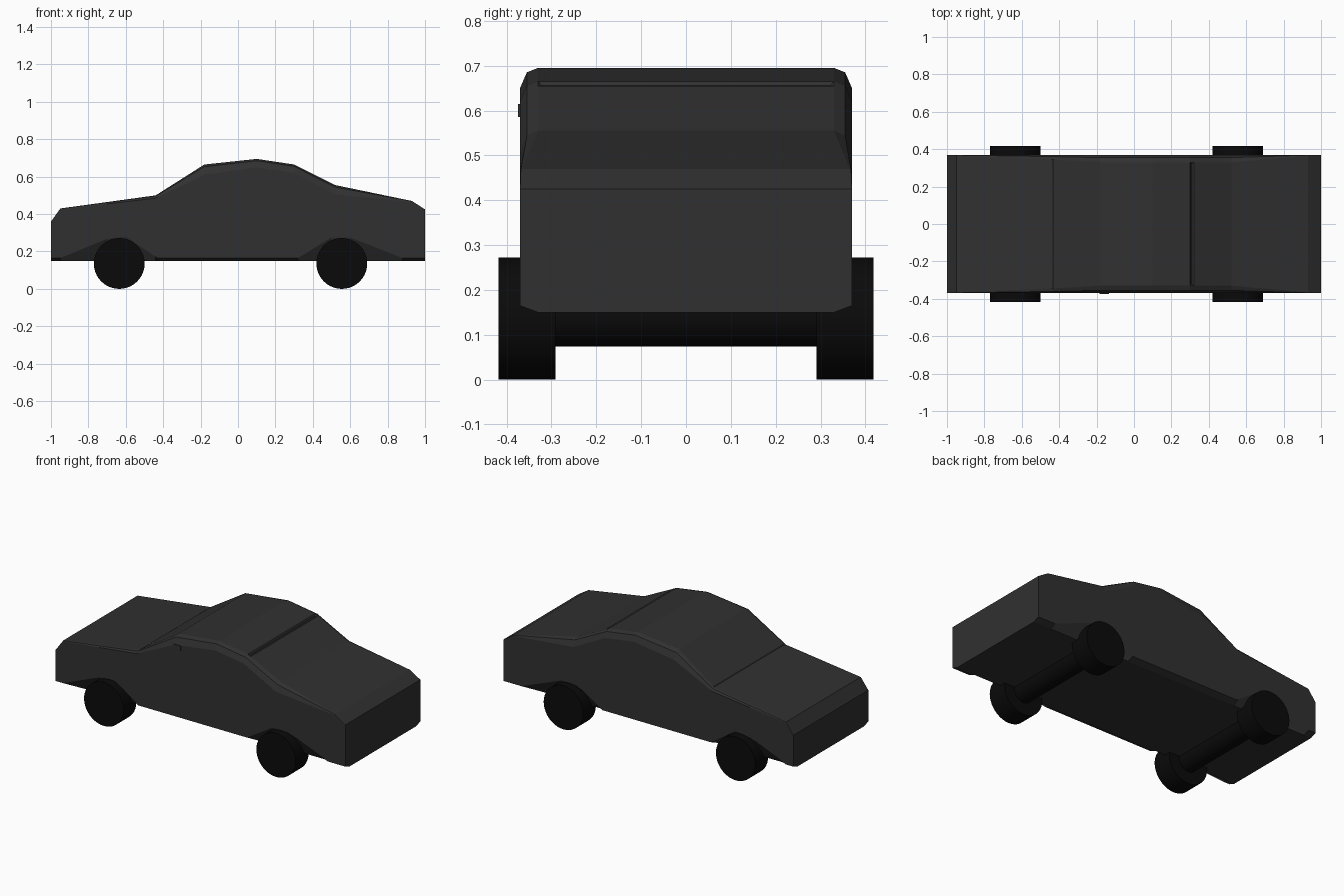
import bpy, bmesh, math

if "Cube" in bpy.data.objects:
    bpy.data.objects.remove(bpy.data.objects["Cube"])


def material(name, shade):
    m = bpy.data.materials.new(name)
    m.diffuse_color = (shade, shade, shade, 1)
    m.use_nodes = True
    m.node_tree.nodes["Principled BSDF"].inputs["Base Color"].default_value = m.diffuse_color
    return m


PAINT = material("dark_paint", 0.03)
RUBBER = material("black_rubber", 0.003)


def lerp(table, x, col):
    for a, b in zip(table, table[1:]):
        if x <= b[0]:
            t = (x - a[0]) / (b[0] - a[0])
            return a[col] + t * (b[col] - a[col])
    return table[-1][col]


# Body outline: x, roof height, shoulder height, half width of roof edge
UPPER = [(-1.0, .36, .355, .37), (-.95, .43, .425, .365), (-.44, .50, .485, .345),
         (-.18, .665, .61, .33), (.10, .695, .65, .33), (.30, .665, .62, .33),
         (.52, .555, .505, .33), (.93, .47, .465, .365), (1.0, .425, .42, .37)]
# Sill height with the two wheel arches
SILL = [(-1.0, .165), (-.95, .165), (-.70, .268), (-.60, .28), (-.43, .165),
        (.32, .165), (.50, .275), (.60, .275), (.88, .165), (1.0, .165)]


def section(x):
    top, shoulder, edge = (lerp(UPPER, x, c) for c in (1, 2, 3))
    mid_y = edge + (.37 - edge) * .62
    mid_z = shoulder + (top - shoulder) * .78
    half = [(.33, .15), (.37, lerp(SILL, x, 1)), (.37, shoulder), (mid_y, mid_z), (edge, top)]
    return [(x, y, z) for y, z in half] + [(x, -y, z) for y, z in reversed(half)]


# Lofted car body
bm = bmesh.new()
stations = sorted({p[0] for p in UPPER} | {p[0] for p in SILL})
rings = [[bm.verts.new(p) for p in section(x)] for x in stations]
panes = []
for x, a, b in zip(stations, rings, rings[1:]):
    for i in range(len(a)):
        j = (i + 1) % len(a)
        f = bm.faces.new((a[i], a[j], b[j], b[i]))
        if i == 4 and x in (-.44, .30):
            panes.append(f)
bm.faces.new(rings[0])
bm.faces.new(rings[-1])
bmesh.ops.recalc_face_normals(bm, faces=bm.faces)
# Slightly sunken front and rear windows
bmesh.ops.inset_individual(bm, faces=panes, thickness=.012, depth=-.006)
mesh = bpy.data.meshes.new("car_body")
bm.to_mesh(mesh)
bm.free()
body = bpy.data.objects.new("car_body", mesh)
bpy.context.collection.objects.link(body)
mesh.materials.append(PAINT)


def cylinder(name, x, y, z, radius, length):
    bpy.ops.mesh.primitive_cylinder_add(vertices=40, radius=radius, depth=length,
                                        location=(x, y, z), rotation=(math.pi / 2, 0, 0))
    ob = bpy.context.object
    ob.name = name
    ob.data.materials.append(RUBBER)
    bpy.ops.object.shade_smooth_by_angle()
    return ob


# Wheels and axles
for end, x in (("front", -.635), ("rear", .555)):
    cylinder(end + "_axle", x, 0, .137, .063, .60)
    for side, s in (("left", 1), ("right", -1)):
        cylinder(f"{end}_{side}_wheel", x, s * .354, .136, .136, .127)

# Small door mirror
bpy.ops.mesh.primitive_cube_add(size=1, location=(-.16, -.368, .60))
mirror = bpy.context.object
mirror.name = "door_mirror"
mirror.scale = (.05, .012, .03)
mirror.data.materials.append(PAINT)
